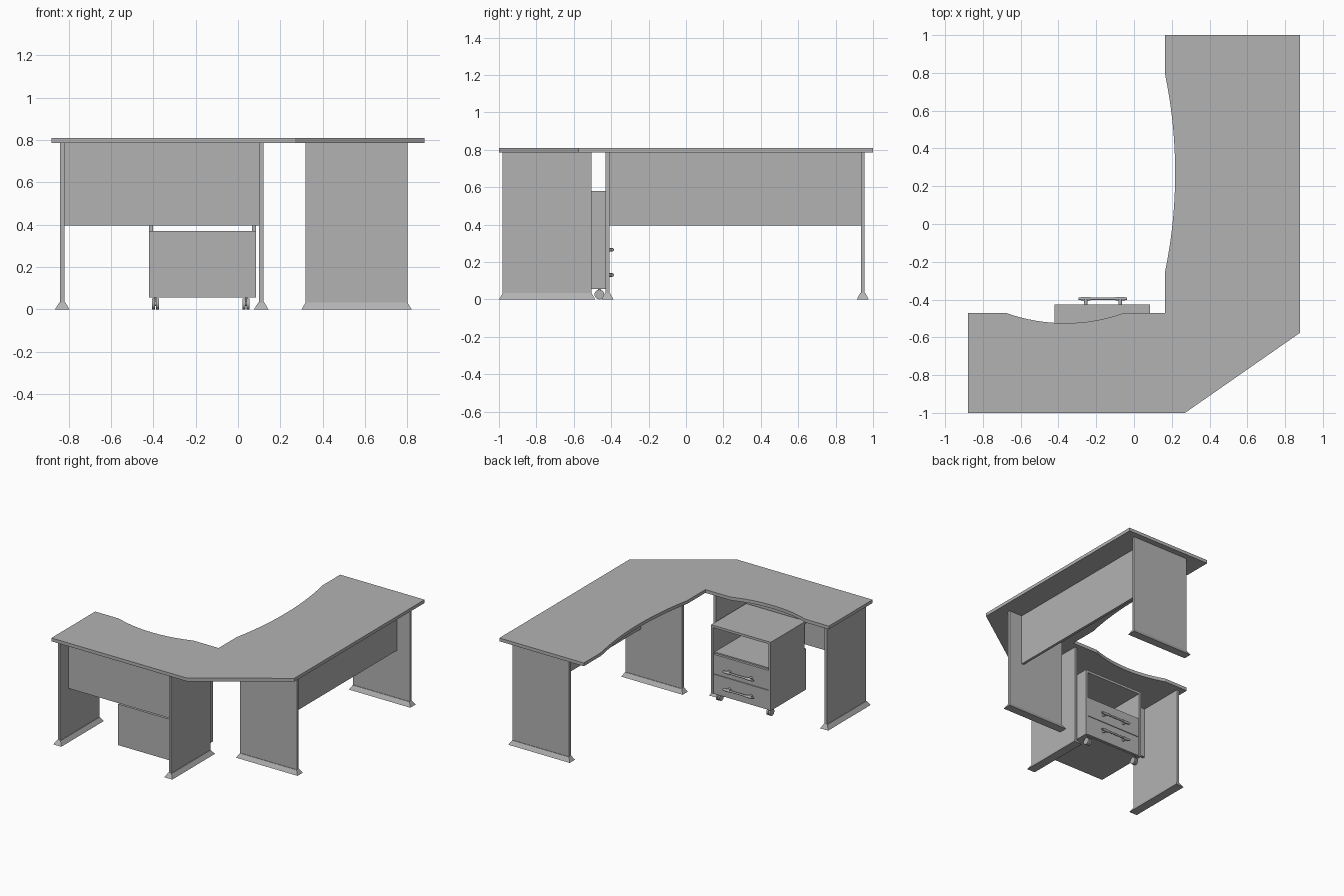
import bpy, bmesh, math
from mathutils import Matrix

if "Cube" in bpy.data.objects:
    bpy.data.objects.remove(bpy.data.objects["Cube"])

grey = bpy.data.materials.new("grey laminate")
grey.diffuse_color = (0.45, 0.45, 0.45, 1)
grey.use_nodes = True
grey.node_tree.nodes["Principled BSDF"].inputs["Base Color"].default_value = grey.diffuse_color


def finish(name, bm, smooth=False):
    bmesh.ops.recalc_face_normals(bm, faces=bm.faces[:])
    me = bpy.data.meshes.new(name)
    bm.to_mesh(me)
    bm.free()
    me.materials.append(grey)
    ob = bpy.data.objects.new(name, me)
    bpy.context.collection.objects.link(ob)
    if smooth:
        bpy.ops.object.select_all(action='DESELECT')
        ob.select_set(True)
        bpy.context.view_layer.objects.active = ob
        bpy.ops.object.shade_smooth_by_angle(angle=math.radians(35))
    return ob


def box(name, x, y, z):
    """Box from (min, max) ranges."""
    bm = bmesh.new()
    bmesh.ops.create_cube(bm, size=1)
    for v in bm.verts:
        v.co = [r[0] if c < 0 else r[1] for c, r in zip(v.co, (x, y, z))]
    return finish(name, bm)


def foot(name, x, y, inset_x, inset_y, h=0.033):
    """Bevelled plinth that narrows towards the top."""
    bm = bmesh.new()
    rings = []
    for z, ix, iy in ((0, 0, 0), (h, inset_x, inset_y)):
        rings.append([bm.verts.new(p) for p in (
            (x[0] + ix, y[0] + iy, z), (x[1] - ix, y[0] + iy, z),
            (x[1] - ix, y[1] - iy, z), (x[0] + ix, y[1] - iy, z))])
    bm.faces.new(rings[0])
    bm.faces.new(rings[1])
    for i in range(4):
        j = (i + 1) % 4
        bm.faces.new((rings[0][i], rings[0][j], rings[1][j], rings[1][i]))
    return finish(name, bm)


def rod(name, centre, radius, length, axis='X', seg=20):
    bm = bmesh.new()
    rot = Matrix.Rotation(math.pi / 2, 4, 'Y' if axis == 'X' else 'X')
    bmesh.ops.create_cone(bm, cap_ends=True, segments=seg, radius1=radius,
                          radius2=radius, depth=length,
                          matrix=Matrix.Translation(centre) @ rot)
    return finish(name, bm, True)


def arc(half, sag, n=16):
    """Shallow arc as (along, depth) pairs from +half to -half."""
    r = (half * half + sag * sag) / (2 * sag)
    return [(t, math.sqrt(r * r - t * t) - (r - sag))
            for t in (half - 2 * half * i / n for i in range(n + 1))]


# Corner desktop with two scooped inner edges
outline = [(-0.88, -1), (0.27, -1), (0.88, -0.575), (0.88, 1), (0.165, 1)]
outline += [(0.165 + d, 0.27 + t) for t, d in arc(0.52, 0.053)]
outline += [(0.165, -0.47)]
outline += [(-0.365 + t, -0.47 - d) for t, d in arc(0.315, 0.055)]
outline += [(-0.88, -0.47)]
bm = bmesh.new()
base = bm.faces.new([bm.verts.new((x, y, 0.785)) for x, y in outline])
top = bmesh.ops.extrude_face_region(bm, geom=[base])
for v in [g for g in top["geom"] if isinstance(g, bmesh.types.BMVert)]:
    v.co.z = 0.81
finish("desktop", bm)

# Leg panels and feet of the short wing
LEG_Z = (0.033, 0.785)
for side, cx in (("left", -0.83), ("middle", 0.11)):
    box(f"{side}_leg", (cx - 0.01, cx + 0.01), (-0.98, -0.505), LEG_Z)
    foot(f"{side}_foot", (cx - 0.034, cx + 0.034), (-1, -0.485), 0.02, 0.02)

# Leg panels and feet of the long wing
for side, cy in (("inner", -0.42), ("rear", 0.945)):
    box(f"{side}_leg", (0.32, 0.80), (cy - 0.01, cy + 0.01), LEG_Z)
    foot(f"{side}_foot", (0.30, 0.82), (cy - 0.032, cy + 0.032), 0.02, 0.018)

# Modesty panels
box("front_modesty_panel", (-0.82, 0.10), (-0.88, -0.86), (0.395, 0.785))
box("side_modesty_panel", (0.67, 0.69), (-0.41, 0.935), (0.395, 0.785))

# Drawer unit carcass with an open niche above the drawers
L, R, BACK, FRONT = -0.42, 0.085, -0.85, -0.425
T = 0.018
box("drawer_unit_top", (L, R), (BACK, FRONT), (0.58 - T, 0.58))
for side, x in (("left", (L, L + T)), ("right", (R - T, R))):
    box(f"drawer_unit_{side}_side", x, (BACK + T, FRONT), (0.056, 0.58 - T))
box("drawer_unit_back", (L, R), (BACK, BACK + T), (0.056, 0.37))
inner = (L + T, R - T)
box("drawer_unit_bottom", inner, (BACK + T, FRONT - T), (0.056, 0.074))
box("drawer_unit_shelf", inner, (BACK + T, FRONT - T), (0.352, 0.37))

# Drawers with bar handles
for name, z in (("lower", (0.058, 0.207)), ("upper", (0.211, 0.36))):
    box(f"{name}_drawer_front", (L + T + 0.002, R - T - 0.002),
        (FRONT - T, FRONT), z)
    hz = 0.13 if name == "lower" else 0.265
    rod(f"{name}_handle_bar", (-0.165, -0.395, hz), 0.007, 0.256)
    for px in (-0.255, -0.073):
        rod(f"{name}_handle_post", (px, -0.41, hz), 0.010, 0.032, 'Y', 16)
        rod(f"{name}_handle_collar", (px, -0.395, hz), 0.0095, 0.05)

# Front castors: twin wheels on a hub
for cx in (-0.39, 0.038):
    for dx in (-0.0095, 0.0095):
        rod("castor_wheel", (cx + dx, -0.463, 0.026), 0.026, 0.013, 'X', 24)
    rod("castor_hub", (cx, -0.463, 0.028), 0.012, 0.010)
    box("castor_stem", (cx - 0.006, cx + 0.006), (-0.471, -0.455), (0.028, 0.058))
